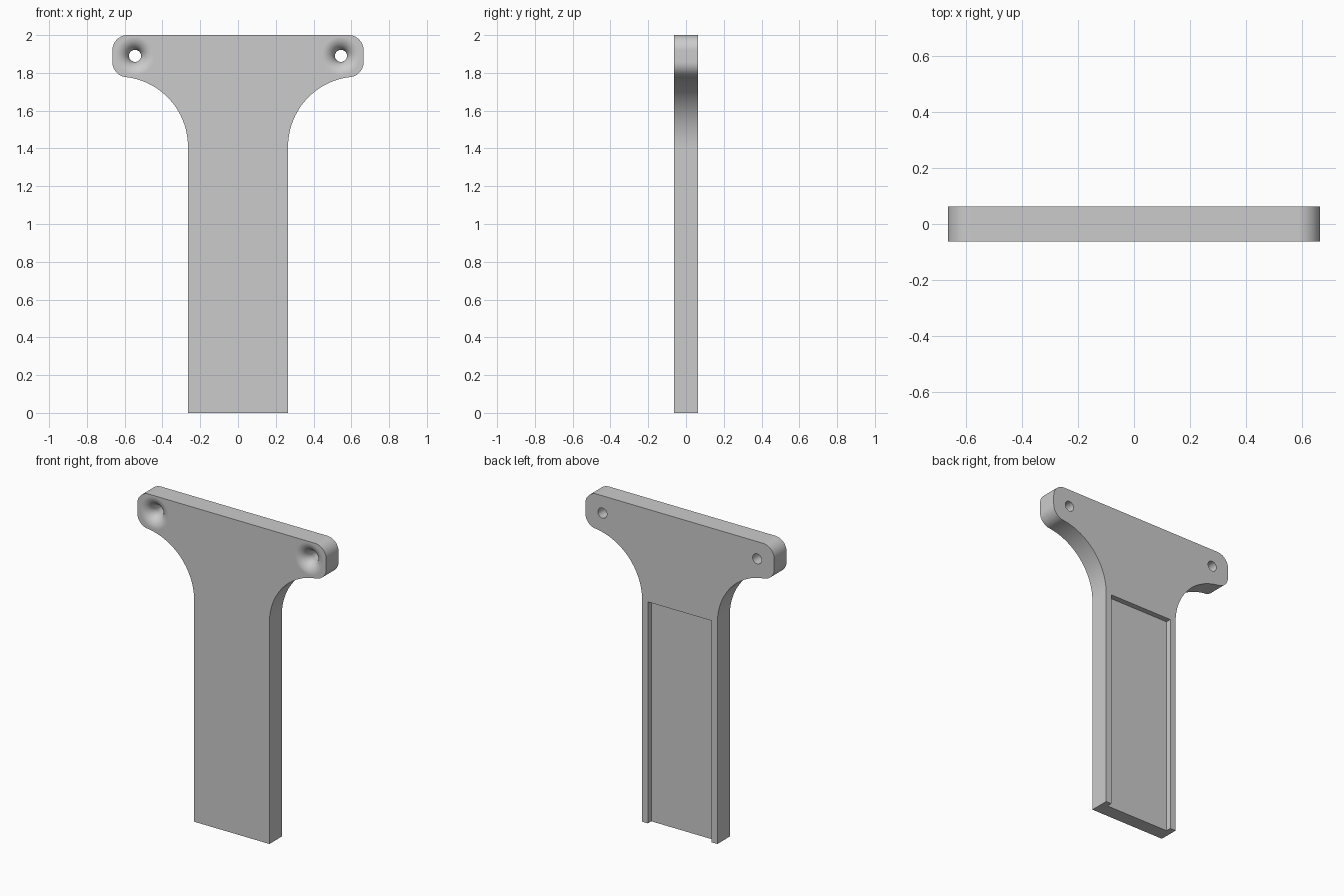
import bpy, bmesh
from math import sin, cos, pi, radians

cube = bpy.data.objects.get("Cube")
if cube:
    bpy.data.objects.remove(cube, do_unlink=True)

HALF_T = 0.0625                       # half thickness
HALF_W, STEM = 0.665, 0.265           # half widths of head and stem
TOP, HEAD_BOTTOM, SHOULDER = 2.0, 1.777, 1.41
HOLE_X, HOLE_Z, HOLE_R, FLARE = 0.545, 1.89, 0.032, 0.07

grey = bpy.data.materials.new("plain grey")
grey.use_nodes = True
grey.diffuse_color = (0.6, 0.6, 0.6, 1)
grey.node_tree.nodes["Principled BSDF"].inputs["Base Color"].default_value = (0.6, 0.6, 0.6, 1)


def arc(cx, cz, r, start, end, steps):
    angles = [radians(start + (end - start) * i / steps) for i in range(steps + 1)]
    return [(cx + r * cos(a), cz + r * sin(a)) for a in angles]


def make_object(name, bm):
    bmesh.ops.recalc_face_normals(bm, faces=bm.faces)
    mesh = bpy.data.meshes.new(name)
    bm.to_mesh(mesh)
    bm.free()
    mesh.materials.append(grey)
    ob = bpy.data.objects.new(name, mesh)
    bpy.context.collection.objects.link(ob)
    return ob


def extruded(name, outline, y0, y1):
    bm = bmesh.new()
    face = bm.faces.new([bm.verts.new((x, y0, z)) for x, z in outline])
    ext = bmesh.ops.extrude_face_region(bm, geom=[face])
    verts = [g for g in ext["geom"] if isinstance(g, bmesh.types.BMVert)]
    bmesh.ops.translate(bm, verts=verts, vec=(0, y1 - y0, 0))
    return make_object(name, bm)


def lathed(name, x, z, profile, sides=48):
    # rings of (radius, y) around an axis that runs along y
    bm = bmesh.new()
    rings = [[bm.verts.new((x + r * cos(2 * pi * i / sides), y, z + r * sin(2 * pi * i / sides)))
              for i in range(sides)] for r, y in profile]
    for a, b in zip(rings, rings[1:]):
        for i in range(sides):
            j = (i + 1) % sides
            bm.faces.new((a[i], a[j], b[j], b[i]))
    bm.faces.new(rings[0])
    bm.faces.new(rings[-1])
    return make_object(name, bm)


# T-shaped plate: stem, concave shoulder, rounded head end, then mirrored
R = 0.08
right = [(STEM, 0)]
right += arc(STEM + 0.37, SHOULDER, 0.37, 180, 97, 28)
right += arc(HALF_W - R, HEAD_BOTTOM + R, R, -80, 0, 12)
right += arc(HALF_W - R, TOP - R, R, 0, 90, 12)
outline = right + [(-x, z) for x, z in reversed(right)]
plate = extruded("mounting_plate", outline, -HALF_T, HALF_T)

# Shallow recess on the back, open at the bottom
recess = [(-0.225, -0.1), (0.225, -0.1), (0.225, SHOULDER), (-0.225, SHOULDER)]
cutters = [extruded("recess_cutter", recess, HALF_T - 0.035, HALF_T + 0.1)]

# Screw holes with a rounded flare on the front
flare = [(HOLE_R + FLARE - r, -HALF_T + FLARE - d) for r, d in arc(0, 0, FLARE, 0, 90, 12)]
profile = [(HOLE_R, 0.1)] + flare + [(HOLE_R + FLARE, -0.1)]
for side, label in ((1, "left"), (-1, "right")):
    cutters.append(lathed(label + "_hole_cutter", side * HOLE_X, HOLE_Z, profile))

bpy.ops.object.select_all(action="DESELECT")
plate.select_set(True)
bpy.context.view_layer.objects.active = plate
for cutter in cutters:
    cutter.hide_render = True
    mod = plate.modifiers.new(cutter.name, "BOOLEAN")
    mod.operation, mod.solver, mod.object = "DIFFERENCE", "EXACT", cutter
    bpy.ops.object.modifier_apply(modifier=mod.name)
    bpy.data.objects.remove(cutter, do_unlink=True)

# Smooth curves with clean flat faces
bpy.ops.object.shade_smooth_by_angle(angle=radians(30))
weighted = plate.modifiers.new("flat_faces", "WEIGHTED_NORMAL")
weighted.keep_sharp = True
